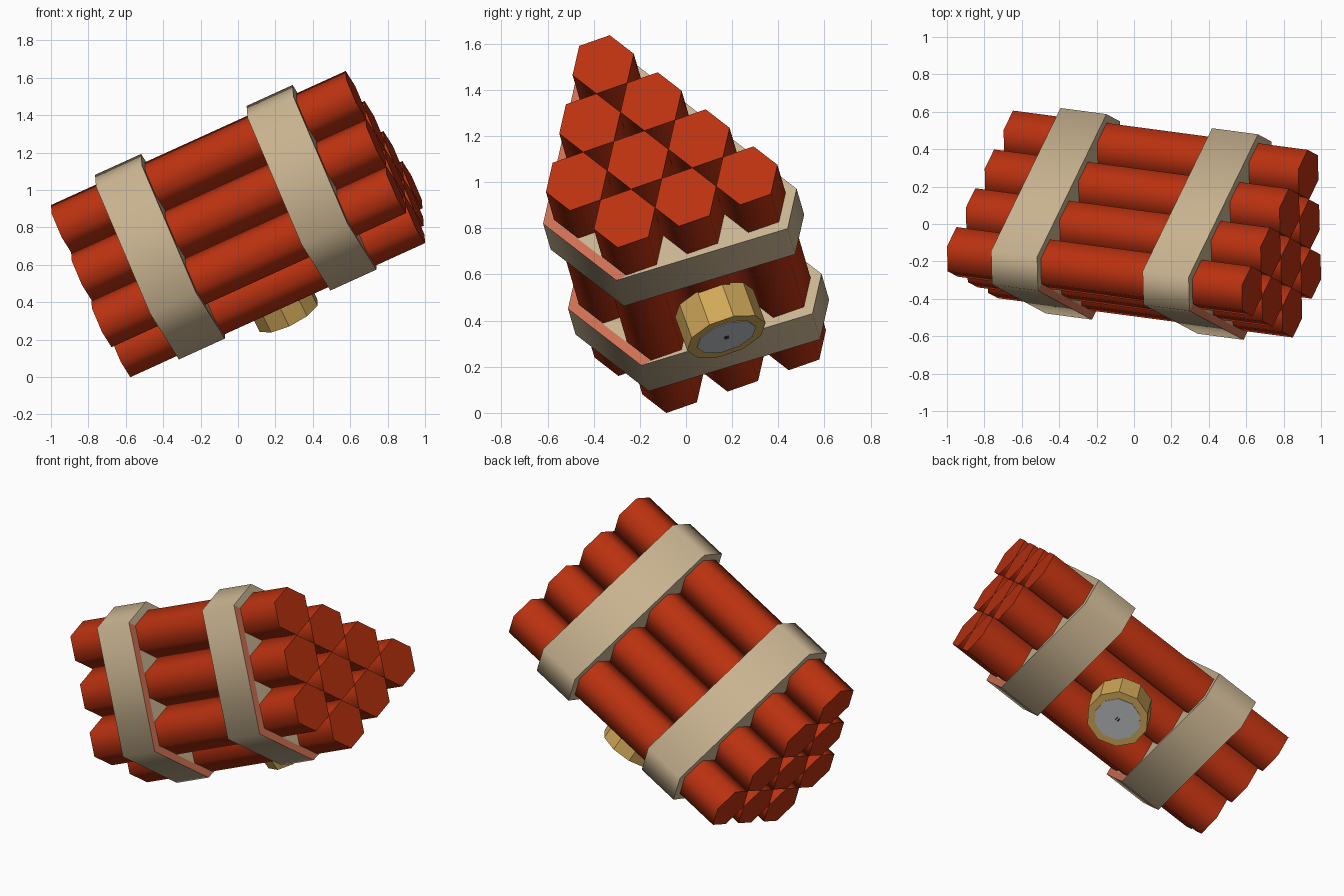
import bpy, bmesh, math
from mathutils import Vector, Matrix

if "Cube" in bpy.data.objects:
    bpy.data.objects.remove(bpy.data.objects["Cube"])

# Bundle frame: stick axis D, and the two lattice steps across the bundle
D = Vector((1.576, -0.21, 0.717))
U = Vector((0.1008, 0.2076, -0.1605))
V = Vector((0.1078, -0.0576, -0.2532))
P0 = Vector((-0.946, -0.149, 0.793))     # left end of the top front stick


def pt(a, b, t):
    return P0 + U * a + V * b + D * t


def mat(name, rgb):
    m = bpy.data.materials.new(name)
    m.diffuse_color = (*rgb, 1)
    m.use_nodes = True
    m.node_tree.nodes["Principled BSDF"].inputs["Base Color"].default_value = m.diffuse_color
    return m


RED = mat("red_paper", (0.49, 0.031, 0.005))
TAN = mat("tan_tape", (0.58, 0.45, 0.28))
SALMON = mat("salmon_tape_edge", (0.62, 0.16, 0.085))
GOLD = mat("brass", (0.63, 0.39, 0.10))
GREY = mat("grey_dial", (0.50, 0.51, 0.53))
DARK = mat("dark_hand", (0.02, 0.02, 0.02))


def finish(name, bm, mats):
    bmesh.ops.recalc_face_normals(bm, faces=bm.faces)
    me = bpy.data.meshes.new(name)
    bm.to_mesh(me)
    bm.free()
    for m in mats:
        me.materials.append(m)
    ob = bpy.data.objects.new(name, me)
    bpy.context.collection.objects.link(ob)
    return ob


def loft_sides(bm, lo, hi):
    n = len(lo)
    for i in range(n):
        j = (i + 1) % n
        bm.faces.new((lo[i], lo[j], hi[j], hi[i])).smooth = True


# Six corner directions of a stick, in lattice steps
HEX = [(0, -1), (-1, 0), (-1, 1), (0, 1), (1, 0), (1, -1)]

# Sticks: rows of four, three and two
for row, count in enumerate((4, 3, 2)):
    for col in range(count):
        bm = bmesh.new()
        lo, hi = [[bm.verts.new(pt(col + a / 2, row + b / 2, t)) for a, b in HEX]
                  for t in (0, 1)]
        loft_sides(bm, lo, hi)
        bm.faces.new(lo)
        bm.faces.new(hi)
        finish(f"stick_{row + 1}_{col + 1}", bm, [RED])

# Tape bands: hull of the corner sticks, pushed outwards
CORNER_STICKS = [(0, 0), (0, 0), (0, 2), (1, 2), (3, 0), (3, 0)]


def outline(bm, k, t, shift=0.0):
    vs = []
    for i, ((c, r), (a, b)) in enumerate(zip(CORNER_STICKS, HEX)):
        dx = shift if i == 3 else 0
        vs.append(bm.verts.new(pt(c + a * (0.5 + k) + dx, r + b * (0.5 + k), t)))
    return vs


for name, t0, t1 in (("left_band", 0.162, 0.318), ("right_band", 0.676, 0.832)):
    bm = bmesh.new()
    lo = outline(bm, 0.18, t0, -0.15)
    hi = outline(bm, 0.18, t1, -0.15)
    inner = outline(bm, 0.01, t1)
    loft_sides(bm, lo, hi)
    bm.faces.new(lo)
    bm.faces.new(inner)
    for i in range(6):                    # rim, salmon on two sides
        j = (i + 1) % 6
        f = bm.faces.new((hi[i], hi[j], inner[j], inner[i]))
        f.material_index = 1 if i in (1, 2) else 0
    finish(name, bm, [TAN, SALMON])

# Round timer on the slanted lower side
M = (U + V).normalized()
X = D.normalized()
Y = M.cross(X)
FACE = Vector((0.27, 0.175, 0.33))
ROT = Matrix((X, Y, M)).transposed().to_4x4()


def disc(name, radius, depth, top, sides, m):
    bm = bmesh.new()
    bmesh.ops.create_cone(bm, cap_ends=True, segments=sides, radius1=radius,
                          radius2=radius, depth=depth,
                          matrix=Matrix.Translation(FACE + M * (top - depth / 2)) @ ROT)
    finish(name, bm, [m])


disc("timer_case", 0.18, 0.17, 0, 10, GOLD)
disc("timer_dial", 0.135, 0.006, 0.003, 10, GREY)

# Two tiny hands
for i, x in enumerate((-0.008, 0.008)):
    bm = bmesh.new()
    bmesh.ops.create_cube(bm, size=1, matrix=Matrix.Translation(FACE + M * 0.004 + X * x)
                          @ ROT @ Matrix.Diagonal((0.006, 0.02, 0.004, 1)))
    finish(f"timer_hand_{i + 1}", bm, [DARK])
